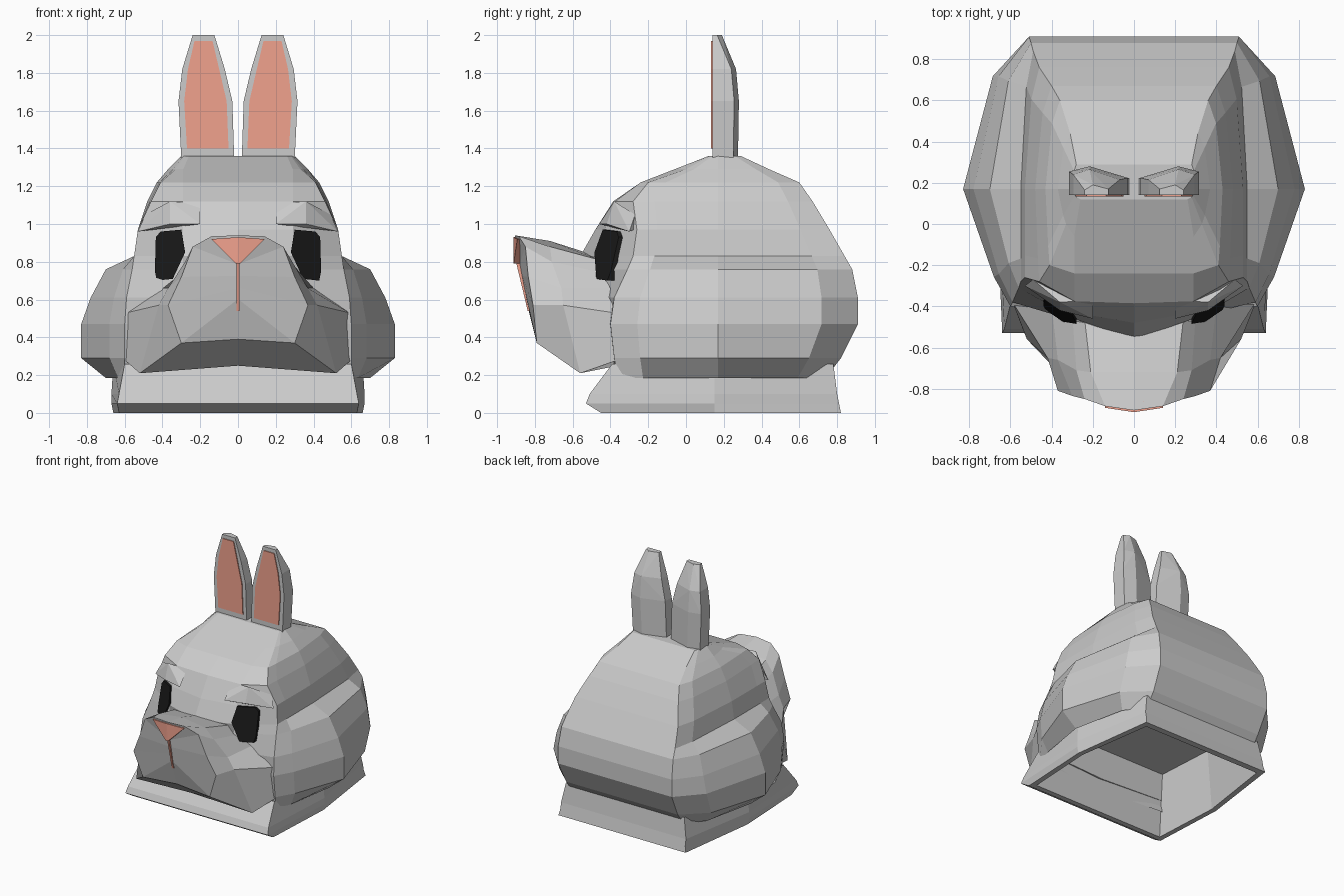
import bpy, bmesh, math

if "Cube" in bpy.data.objects:
    bpy.data.objects.remove(bpy.data.objects["Cube"])


def material(name, rgb):
    m = bpy.data.materials.new(name)
    m.diffuse_color = (*rgb, 1)
    m.use_nodes = True
    m.node_tree.nodes["Principled BSDF"].inputs["Base Color"].default_value = m.diffuse_color
    return m


PINK = material("pink", (0.88, 0.36, 0.27))
BLACK = material("black", (0.01, 0.01, 0.01))


def finish(name, bm, mat=None):
    bmesh.ops.recalc_face_normals(bm, faces=bm.faces[:])
    me = bpy.data.meshes.new(name)
    bm.to_mesh(me)
    bm.free()
    ob = bpy.data.objects.new(name, me)
    bpy.context.collection.objects.link(ob)
    if mat:
        me.materials.append(mat)
    return ob


def loft(name, halves, cap_start=False):
    """Bridge rings; each ring is its +x half, mirrored here. The end is capped."""
    bm = bmesh.new()
    rings = []
    for half in halves:
        pts = half + [(-x, y, z) for x, y, z in reversed(half) if x > 0]
        rings.append([bm.verts.new(p) for p in pts])
    n = len(rings[0])
    for a, b in zip(rings, rings[1:]):
        for i in range(n):
            j = (i + 1) % n
            bm.faces.new((a[i], a[j], b[j], b[i]))
    if cap_start:
        bm.faces.new(rings[0])
    bm.faces.new(rings[-1])
    return finish(name, bm)


def hulls(name, pts, mat=None, sides=(1, -1)):
    """Convex solid through the points, repeated on both sides."""
    bm = bmesh.new()
    for s in sides:
        vs = [bm.verts.new((s * x, y, z)) for x, y, z in pts]
        bmesh.ops.convex_hull(bm, input=vs)
    loose = [v for v in bm.verts if not v.link_faces]
    bmesh.ops.delete(bm, geom=loose, context='VERTS')
    bmesh.ops.dissolve_limit(bm, angle_limit=math.radians(2),
                             verts=bm.verts[:], edges=bm.edges[:])
    return finish(name, bm, mat)


# head with cheek pouches: each level widens from face corner to mid side, then narrows to the back
def head_level(z, y_mid, y_face, xf, yf, wide, yb, xb):
    return [(0, y_mid, z), (min(.29, xf - .02), y_face, z), (xf, yf, z),
            (xf + .35 * (wide - xf), yf + .25 * (.17 - yf), z), (wide, .17, z),
            (.55 * wide + .45 * xb, .17 + .74 * (yb - .17), z), (xb, yb, z)]


loft("head", [head_level(*row) for row in (
    (.185, -.38, -.38, .60, -.36, .70, .74, .50),
    (.29, -.39, -.39, .60, -.38, .83, .82, .50),
    (.47, -.42, -.42, .60, -.40, .83, .91, .51),
    (.61, -.45, -.45, .59, -.38, .78, .91, .51),
    (.76, -.52, -.47, .56, -.31, .70, .88, .50),
    (.83, -.56, -.46, .55, -.28, .55, .84, .49),
    (.97, -.48, -.43, .53, -.26, .53, .76, .46),
    (1.12, -.385, -.375, .46, -.28, .48, .67, .40),
    (1.22, -.24, -.24, .41, -.20, .43, .60, .36),
    (1.29, -.06, -.06, .33, .0, .37, .44, .31),
    (1.36, .12, .12, .28, .13, .30, .29, .28))])


# neck collar, folded under into an open hollow with a flat ceiling
def collar_level(z, yf, xf, wide, yb, xb):
    return [(0, yf, z), (xf, yf, z), (wide, .15, z), (xb, yb, z)]


loft("neck_collar", [collar_level(*row) for row in (
    (.26, -.39, .60, .66, .78, .53),
    (.10, -.51, .63, .67, .80, .56),
    (.05, -.53, .64, .67, .81, .56),
    (0, -.45, .63, .66, .82, .57),
    (0, -.41, .59, .62, .77, .53),
    (.48, -.33, .55, .58, .72, .49))])

# muzzle with jowls, rings from the mouth line back into the face
mouth = [(.01 if 0 < i < 6 else 0, -.905 + .0125 * i, .92 - .065 * i) for i in range(7)]
loft("muzzle", [
    mouth,
    [(0, -.905, .94), (.14, -.885, .935), (.24, -.85, .88), (.30, -.835, .72),
     (.37, -.81, .57), (.30, -.79, .37), (0, -.78, .39)],
    [(0, -.72, .91), (.21, -.72, .88), (.28, -.71, .80), (.37, -.66, .66),
     (.42, -.65, .57), (.52, -.56, .21), (0, -.60, .25)],
    [(0, -.50, .84), (.24, -.46, .81), (.30, -.44, .74), (.40, -.40, .66),
     (.59, -.38, .53), (.60, -.36, .28), (0, -.36, .25)],
], cap_start=True)

# nose and mouth line
hulls("nose", [(s * x, y + .15 * x, z) for s in (1, -1) for y in (-.914, -.87)
               for x, z in ((0, .93), (.14, .92), (.10, .885), (.01, .79))], PINK, sides=(1,))
hulls("mouth_line", [(s * .007, y + d, z) for s in (1, -1) for d in (0, .04)
                     for y, z in ((-.905, .82), (-.838, .54))], PINK, sides=(1,))

# eyes lie on the slanted face plane
EYE = [(.41, .96), (.30, .97), (.28, .85), (.345, .71), (.43, .70), (.44, .75), (.435, .93)]
hulls("eyes", [(x, -.355 + .7 * (x - .43) + .25 * (z - .95) + d, z)
               for d in (0, .07) for x, z in EYE], BLACK)

# overhanging brows
hulls("brows", [(.20, -.37, 1.11), (.36, -.38, 1.12), (.49, -.27, 1.05), (.20, -.46, 1.0),
                (.36, -.42, 1.0), (.53, -.30, .96), (.40, -.20, 1.0)])

# ears: flat front, ridged back, narrowing to a blunt tip
EAR = [(1.34, .02, .30, .275), (1.65, .03, .315, .28), (1.82, .07, .295, .265), (2.0, .125, .24, .19)]
hulls("ears", [p for z, a, b, yb in EAR for p in (
    (a, .14, z), (b, .14, z), (b, yb - .025, z), (.35 * a + .65 * b, yb, z),
    (a, .14 + .6 * (yb - .14), z))])
hulls("inner_ears", [(x, y, max(1.40, min(z, 1.97))) for y in (.133, .16)
                     for z, a, b, _ in EAR
                     for x in (a + (.03 if z < 1.9 else .01), b - (.03 if z < 1.9 else .01))], PINK)
